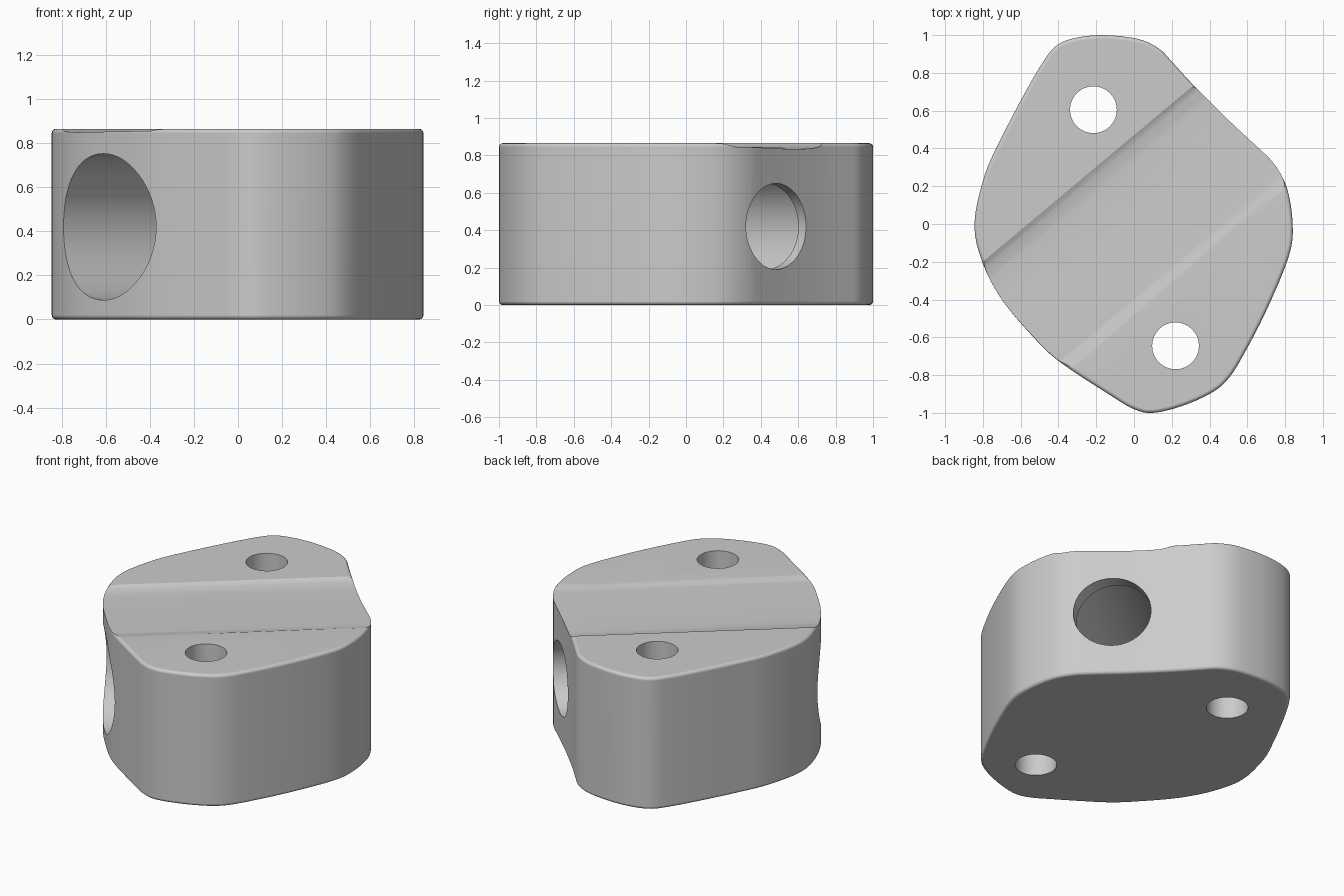
import bpy, bmesh, math
from mathutils import Vector, Matrix

if "Cube" in bpy.data.objects:
    bpy.data.objects.remove(bpy.data.objects["Cube"], do_unlink=True)

HEIGHT = 0.865
RIM = 0.02
AXIS = math.radians(40)       # direction of the bore and the channel
AXIS_Z = 0.42

grey = bpy.data.materials.new("light_grey")
grey.use_nodes = True
grey.diffuse_color = (0.6, 0.6, 0.6, 1)
grey.node_tree.nodes["Principled BSDF"].inputs["Base Color"].default_value = (0.6, 0.6, 0.6, 1)


def smooth_loop(points, steps=4):
    """Closed Catmull-Rom curve through the points."""
    pts = [Vector(p) for p in points]
    out = []
    for i in range(len(pts)):
        a, b, c, d = (pts[(i + k) % len(pts)] for k in (-1, 0, 1, 2))
        for s in range(steps):
            t = s / steps
            out.append(0.5 * (2 * b + (c - a) * t + (2 * a - 5 * b + 4 * c - d) * t ** 2
                              + (3 * b - a - 3 * c + d) * t ** 3))
    return out


def loft(name, rings):
    """Skin a list of equal rings and cap both ends."""
    bm = bmesh.new()
    loops = [[bm.verts.new(p) for p in ring] for ring in rings]
    n = len(loops[0])
    for low, high in zip(loops, loops[1:]):
        for i in range(n):
            j = (i + 1) % n
            bm.faces.new((low[i], low[j], high[j], high[i]))
    bm.faces.new(loops[0][::-1])
    bm.faces.new(loops[-1])
    bmesh.ops.recalc_face_normals(bm, faces=bm.faces)
    mesh = bpy.data.meshes.new(name)
    bm.to_mesh(mesh)
    bm.free()
    obj = bpy.data.objects.new(name, mesh)
    obj.data.materials.append(grey)
    bpy.context.collection.objects.link(obj)
    return obj


def cylinder(name, radius, start, end, matrix, sides):
    rings = [[matrix @ Vector((radius * math.cos(a), radius * math.sin(a), z))
              for a in (math.tau * i / sides for i in range(sides))] for z in (start, end)]
    return loft(name, rings)


# Body: rounded outline with softened top and bottom rims
outline = smooth_loop([
    (-0.845, 0), (-0.79, 0.26), (-0.70, 0.46), (-0.58, 0.69), (-0.48, 0.86),
    (-0.41, 0.945), (-0.31, 0.985), (-0.16, 1.0), (0.02, 0.98), (0.13, 0.93),
    (0.20, 0.86), (0.31, 0.74), (0.5, 0.55), (0.64, 0.42), (0.74, 0.32),
    (0.81, 0.19), (0.84, 0), (0.82, -0.17), (0.70, -0.46), (0.57, -0.71),
    (0.49, -0.83), (0.40, -0.9), (0.25, -0.965), (0.10, -1.0), (0, -0.98),
    (-0.12, -0.91), (-0.40, -0.725), (-0.55, -0.58), (-0.70, -0.4), (-0.80, -0.21)])
count = len(outline)
inward = []
for i in range(count):
    t = (outline[(i + 1) % count] - outline[i - 1]).normalized()
    inward.append(Vector((t.y, -t.x)))

arc = [(RIM * (1 - math.sin(a)), RIM * (1 - math.cos(a)))
       for a in (math.pi / 2 * k / 6 for k in range(7))]
levels = [(inset, z) for inset, z in arc]
levels += [(inset, HEIGHT - z) for inset, z in reversed(arc)]
body = loft("bracket_block", [
    [(*(p + d * inset), z) for p, d in zip(outline, inward)] for inset, z in levels])

# Shallow channel across the top, deeper towards the back
turn = Matrix.Rotation(AXIS, 4, 'Z')
floor = [(0.364, -0.1), (0.33, 0.6), (0.27, 0.95), (0.18, 1), (0.05, 0.97),
         (-0.3, 0.62), (-0.395, -0.1)]


def channel_ring(u, depth):
    ring = [(0.40, HEIGHT + 0.1)]
    ring += [(v, HEIGHT - depth * f) for v, f in floor]
    ring.append((-0.43, HEIGHT + 0.1))
    return [turn @ Vector((u, v, z)) for v, z in ring]


cutters = [loft("channel_cutter", [channel_ring(-1.2, 0.012), channel_ring(1.2, 0.035)])]

# Stepped bore: wide from the front, narrow lip at the back
along = Matrix.Translation((0, 0, AXIS_Z)) @ turn @ Matrix.Rotation(math.pi / 2, 4, 'Y')
cutters.append(cylinder("wide_bore_cutter", 0.332, -1.3, 0.66, along, 64))
cutters.append(cylinder("narrow_bore_cutter", 0.23, 0.5, 1.3, along, 64))

# Two vertical screw holes
for x, y in ((-0.215, 0.605), (0.22, -0.645)):
    cutters.append(cylinder("screw_hole_cutter", 0.124, -0.2, 1.2,
                            Matrix.Translation((x, y, 0)), 32))

bpy.ops.object.select_all(action='DESELECT')
bpy.context.view_layer.objects.active = body
body.select_set(True)
for cutter in cutters:
    cutter.hide_render = True
    mod = body.modifiers.new("cut", 'BOOLEAN')
    mod.operation = 'DIFFERENCE'
    mod.solver = 'EXACT'
    mod.object = cutter
    bpy.ops.object.modifier_apply(modifier=mod.name)
    bpy.data.objects.remove(cutter, do_unlink=True)

bpy.ops.object.shade_smooth_by_angle(angle=math.radians(20))
weighted = body.modifiers.new("weighted_normals", 'WEIGHTED_NORMAL')
weighted.keep_sharp = True
